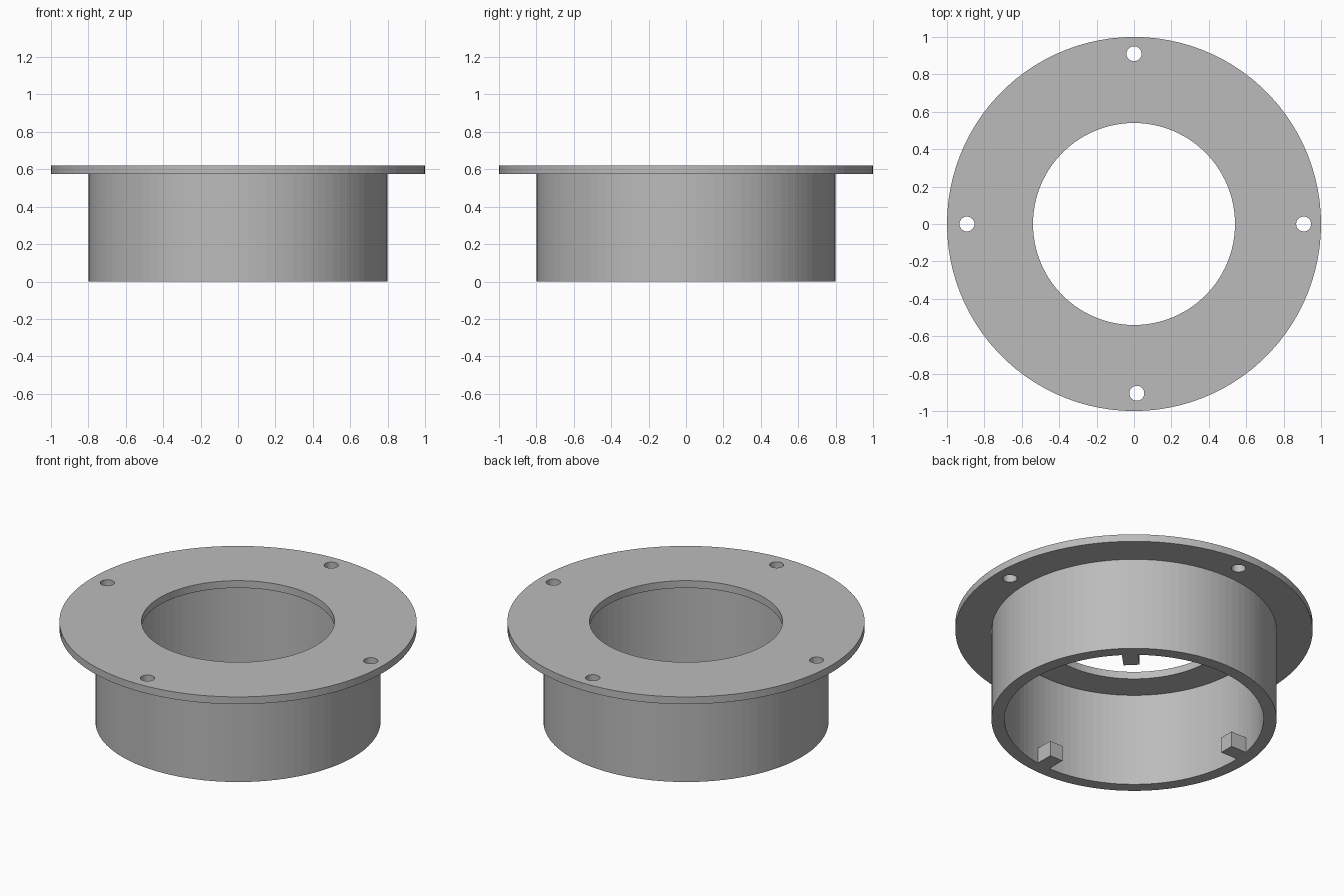
import bpy, bmesh, math
from mathutils import Matrix

if "Cube" in bpy.data.objects:
    bpy.data.objects.remove(bpy.data.objects["Cube"])

SEG = 100
grey = bpy.data.materials.new("plain grey")
grey.diffuse_color = (0.5, 0.5, 0.5, 1)
grey.use_nodes = True
grey.node_tree.nodes["Principled BSDF"].inputs["Base Color"].default_value = grey.diffuse_color


def finish(name, bm):
    bmesh.ops.recalc_face_normals(bm, faces=bm.faces)
    me = bpy.data.meshes.new(name)
    bm.to_mesh(me)
    bm.free()
    me.materials.append(grey)
    ob = bpy.data.objects.new(name, me)
    bpy.context.collection.objects.link(ob)
    return ob


def lathe(name, profile):
    """Closed (radius, height) profile turned around z."""
    bm = bmesh.new()
    rings = [[bm.verts.new((r * math.cos(2 * math.pi * i / SEG),
                            r * math.sin(2 * math.pi * i / SEG), z))
              for i in range(SEG)] for r, z in profile]
    for k, a in enumerate(rings):
        b = rings[(k + 1) % len(rings)]
        for i in range(SEG):
            j = (i + 1) % SEG
            bm.faces.new((a[i], a[j], b[j], b[i]))
    return finish(name, bm)


# Flange and collar in one turned body
body = lathe("flanged_collar", [(0.798, 0), (0.798, 0.575), (1, 0.575), (1, 0.62),
                                (0.54, 0.62), (0.54, 0.575), (0.725, 0.575), (0.725, 0)])

# Screw holes through the flange
bm = bmesh.new()
for x, y in [(0, 0.91), (-0.893, 0), (0.907, 0), (0.015, -0.905)]:
    bmesh.ops.create_cone(bm, cap_ends=True, segments=32, radius1=0.04, radius2=0.04,
                          depth=0.3, matrix=Matrix.Translation((x, y, 0.6)))
cutter = finish("screw_hole_cutter", bm)
cutter.hide_render = True
cutter.hide_viewport = True
cut = body.modifiers.new("screw_holes", "BOOLEAN")
cut.operation = "DIFFERENCE"
cut.solver = "EXACT"
cut.object = cutter

# Locking lugs inside the lower rim: direction angle, sideways offset
for n, (angle, side) in enumerate([(45, 0.04), (180, -0.077), (270, 0.055)], 1):
    bm = bmesh.new()
    bmesh.ops.create_cube(bm, size=1, matrix=Matrix.Rotation(math.radians(angle), 4, "Z")
                          @ Matrix.Translation((0.685, side, 0.0475))
                          @ Matrix.Diagonal((0.15, 0.09, 0.095, 1)))
    finish(f"locking_lug_{n}", bm)
